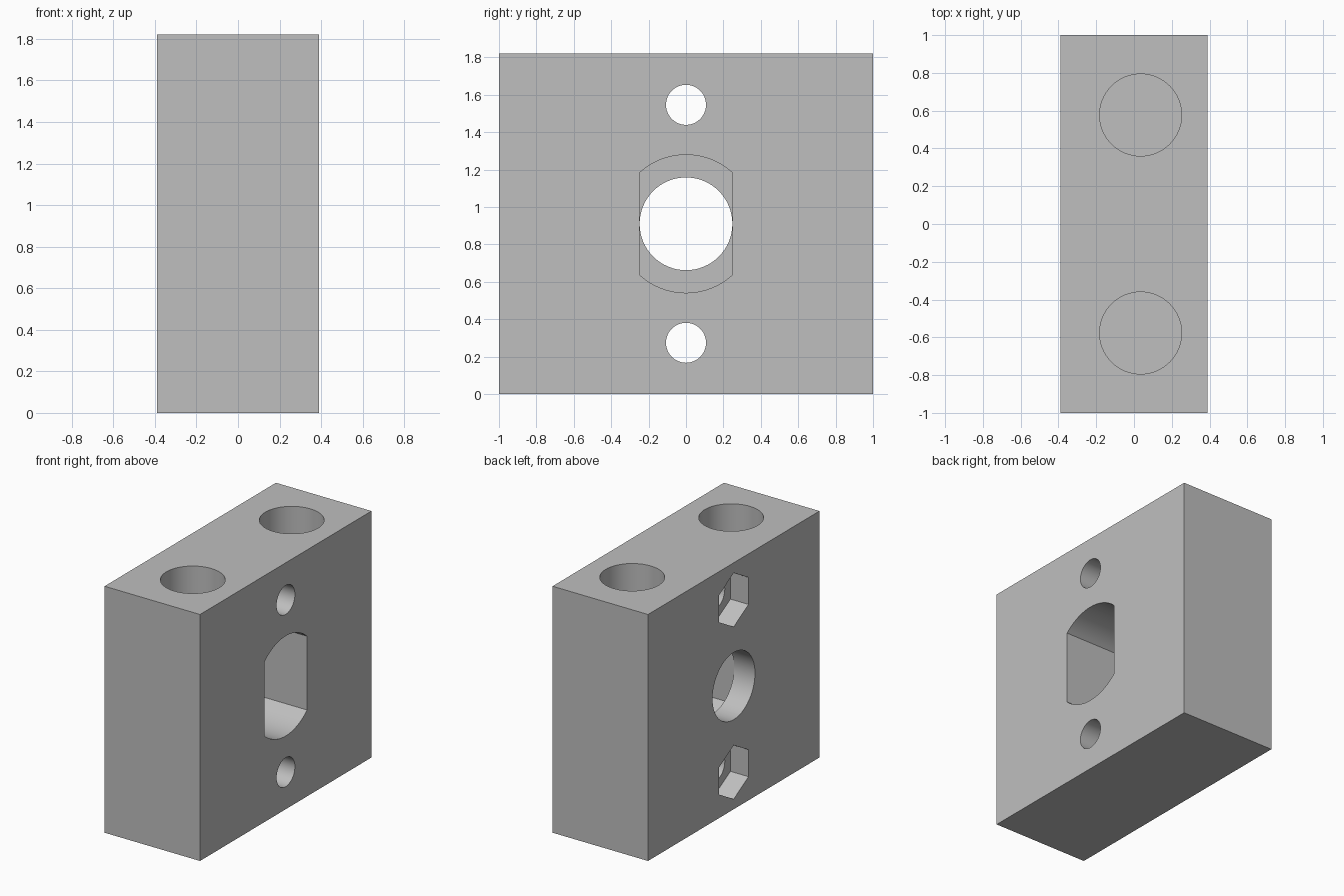
import bpy
import bmesh
from math import sin, cos, asin, pi, radians
from mathutils import Vector

cube = bpy.data.objects.get("Cube")
if cube:
    bpy.data.objects.remove(cube, do_unlink=True)

HALF_X, HALF_Y, HEIGHT = 0.39, 1.0, 1.82
MID_Z = HEIGHT / 2
OVER = 0.1  # how far cutters reach outside the block

grey = bpy.data.materials.new("plain grey")
grey.use_nodes = True
colour = (0.52, 0.52, 0.52, 1)
grey.diffuse_color = colour
grey.node_tree.nodes["Principled BSDF"].inputs["Base Color"].default_value = colour


def prism(name, outline, sweep):
    """Solid made by sweeping a flat outline along a vector."""
    bm = bmesh.new()
    face = bm.faces.new([bm.verts.new(p) for p in outline])
    swept = bmesh.ops.extrude_face_region(bm, geom=[face], use_keep_orig=True)
    moved = [v for v in swept["geom"] if isinstance(v, bmesh.types.BMVert)]
    bmesh.ops.translate(bm, verts=moved, vec=sweep)
    bmesh.ops.recalc_face_normals(bm, faces=bm.faces)
    mesh = bpy.data.meshes.new(name)
    bm.to_mesh(mesh)
    bm.free()
    mesh.materials.append(grey)
    obj = bpy.data.objects.new(name, mesh)
    bpy.context.collection.objects.link(obj)
    return obj


def ring(radius, sides):
    return [(radius * sin(2 * pi * i / sides), radius * cos(2 * pi * i / sides))
            for i in range(sides)]


def side_cutter(name, shape, z, x0, x1):
    """Cutter running along x between two depths."""
    return prism(name, [(x0, a, z + b) for a, b in shape], Vector((x1 - x0, 0, 0)))


# Main block
block = prism("mounting_block",
              [(-HALF_X, -HALF_Y, 0), (HALF_X, -HALF_Y, 0),
               (HALF_X, HALF_Y, 0), (-HALF_X, HALF_Y, 0)],
              Vector((0, 0, HEIGHT)))
cutters = []
outer_left, outer_right = HALF_X + OVER, -HALF_X - OVER

# Blind rod sockets in the top
for y in (-0.577, 0.577):
    floor = 0.207
    outline = [(0.035 + a, y + b, floor) for a, b in ring(0.217, 64)]
    cutters.append(prism("rod_socket_cutter", outline,
                         Vector((0, 0, HEIGHT + OVER - floor))))

# Bolt holes with hexagonal nut pockets on the right side
for z in (MID_Z - 0.636, MID_Z + 0.636):
    cutters.append(side_cutter("bolt_hole_cutter", ring(0.107, 48), z,
                               outer_right, outer_left))
    cutters.append(side_cutter("nut_pocket_cutter", ring(0.199, 6), z,
                               outer_right, -HALF_X + 0.148))

# Round centre hole
cutters.append(side_cutter("centre_hole_cutter", ring(0.248, 64), MID_Z,
                           outer_right, outer_left))

# Slot with flat sides and arched ends, open on the left side
slot_radius, slot_half = 0.369, 0.249
spread = asin(slot_half / slot_radius)
arch = [(slot_radius * sin(t), slot_radius * cos(t))
        for t in (spread * (i / 10 - 1) for i in range(21))]
slot = arch + [(-a, -b) for a, b in arch]
cutters.append(side_cutter("slot_cutter", slot, MID_Z,
                           -HALF_X + 0.17, outer_left))

# Cut everything out of the block
bpy.ops.object.select_all(action="DESELECT")
block.select_set(True)
bpy.context.view_layer.objects.active = block
for cutter in cutters:
    cutter.hide_render = True
    mod = block.modifiers.new(cutter.name, "BOOLEAN")
    mod.operation = "DIFFERENCE"
    mod.solver = "EXACT"
    mod.object = cutter
    bpy.ops.object.modifier_apply(modifier=mod.name)
    bpy.data.objects.remove(cutter, do_unlink=True)

bpy.ops.object.shade_smooth_by_angle(angle=radians(30))
